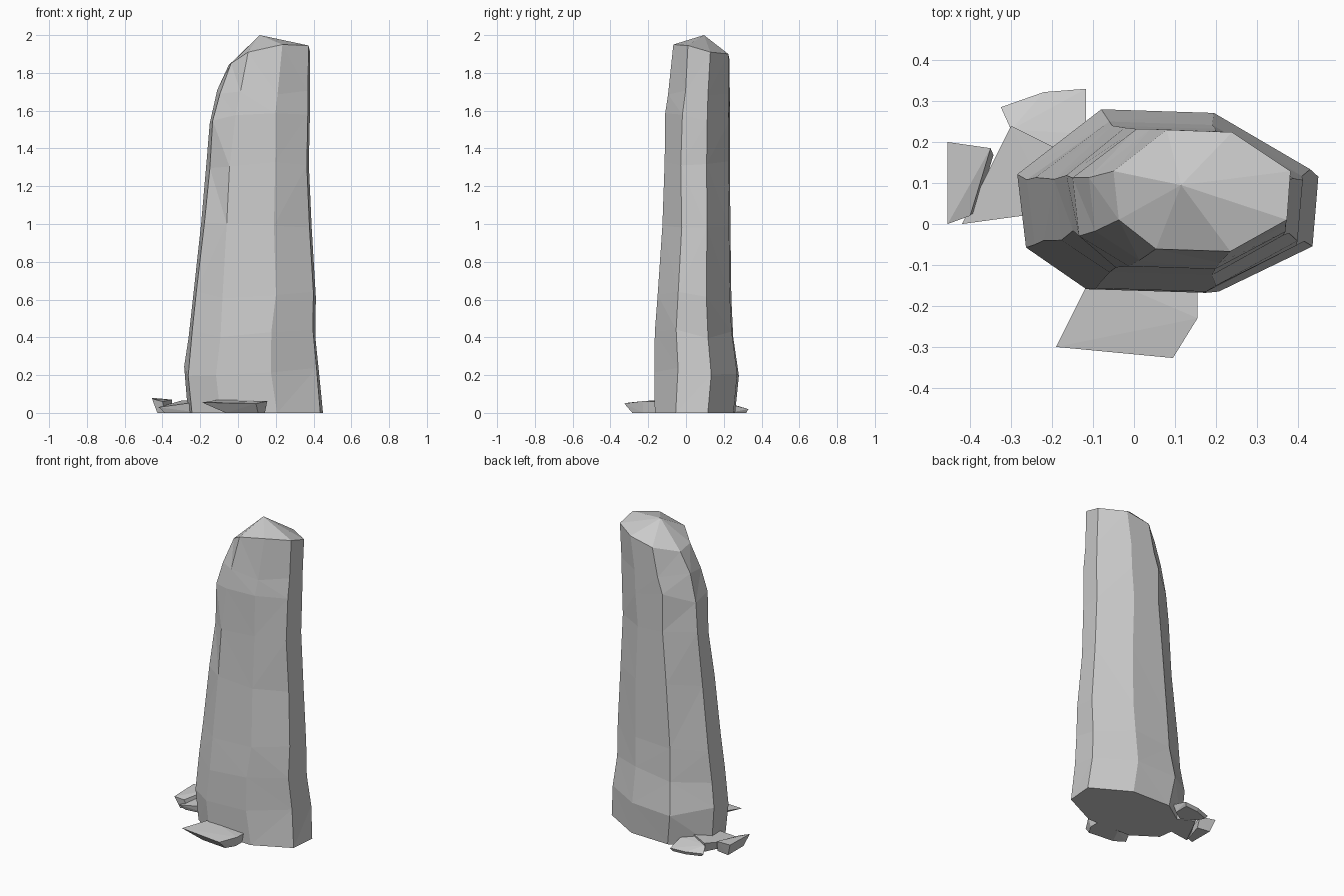
import bpy, bmesh, random
from mathutils import Vector

if "Cube" in bpy.data.objects:
    bpy.data.objects.remove(bpy.data.objects["Cube"])

random.seed(4)


def finish(bm, name):
    bmesh.ops.recalc_face_normals(bm, faces=bm.faces)
    mesh = bpy.data.meshes.new(name)
    bm.to_mesh(mesh)
    bm.free()
    obj = bpy.data.objects.new(name, mesh)
    bpy.context.collection.objects.link(obj)
    return obj


# Eight-sided cross-section, as fractions of each level's x and y extent
SECTION = [(.03, .26), (.24, .02), (.66, 0), (.98, .26),
           (1, .66), (.67, .98), (.30, 1), (0, .66)]

# Levels: z, x min, x max, y min, y max
LEVELS = [(0, -.265, .45, -.165, .26),
          (.22, -.285, .43, -.168, .28),
          (.42, -.262, .41, -.165, .25),
          (.62, -.24, .412, -.15, .24),
          (1.0, -.195, .39, -.125, .235),
          (1.32, -.165, .375, -.113, .232),
          (1.56, -.15, .38, -.11, .232),
          (1.71, -.11, .38, -.095, .232),
          (1.9, -.05, .382, -.067, .23)]
RIM_Z = [1.85, 1.91, 1.95, 1.945, 1.91, 1.90, 1.87, 1.84]

# Standing stone: stacked faceted rings, slanted rim and a low peak
bm = bmesh.new()
rings = []
for i, (z, x0, x1, y0, y1) in enumerate(LEVELS):
    ring = []
    for k, (u, v) in enumerate(SECTION):
        inner = 0 < i < len(LEVELS) - 1
        if inner:
            u += random.uniform(-.02, .02) if .1 < u < .9 else 0
            v += random.uniform(-.025, .025) if .1 < v < .9 else 0
        zz = RIM_Z[k] if i == len(LEVELS) - 1 else z
        if inner:
            zz += random.uniform(-.03, .03)
        ring.append(bm.verts.new((x0 + u * (x1 - x0), y0 + v * (y1 - y0), zz)))
    rings.append(ring)
bm.faces.new(rings[0][::-1])
for a, b in zip(rings, rings[1:]):
    for k in range(8):
        n = (k + 1) % 8
        bm.faces.new((a[k], a[n], b[n], b[k]))
peak = bm.verts.new((.115, .095, 2.0))
for k in range(8):
    bm.faces.new((rings[-1][k], rings[-1][(k + 1) % 8], peak))
bmesh.ops.triangulate(bm, faces=[f for f in bm.faces if len(f.verts) == 4])
finish(bm, "standing_stone")


# Loose slabs: hull of a top outline and a smaller, shifted underside
def slab(name, top, scale, shift):
    bm = bmesh.new()
    pts = [Vector(p) for p in top]
    c = sum(pts, Vector()) / len(pts)
    for p in pts:
        bm.verts.new(p)
        q = c + (p - c) * scale + Vector((*shift, 0))
        bm.verts.new((q.x, q.y, 0))
    res = bmesh.ops.convex_hull(bm, input=bm.verts)
    junk = {g for g in res["geom_interior"] + res["geom_unused"]
            if isinstance(g, bmesh.types.BMVert)}
    bmesh.ops.delete(bm, geom=list(junk), context='VERTS')
    finish(bm, name)


slab("front_slab", [(-.19, -.30, .055), (.095, -.327, .05), (.155, -.23, .062),
                    (.155, -.12, .06), (-.10, -.12, .07)], .6, (.04, .0))
slab("left_slab", [(-.455, 0, .075), (-.455, .20, .08), (-.35, .185, .07),
                   (-.40, .02, .06)], .8, (.02, 0))
slab("left_inner_slab", [(-.42, 0, .03), (-.30, .24, .065), (-.18, .18, .07),
                         (-.20, .03, .06)], .85, (.01, 0))
slab("back_slab", [(-.325, .285, .02), (-.22, .322, .02), (-.117, .33, .02),
                   (-.117, .22, .05), (-.20, .17, .06), (-.30, .23, .05)], .85, (0, 0))
